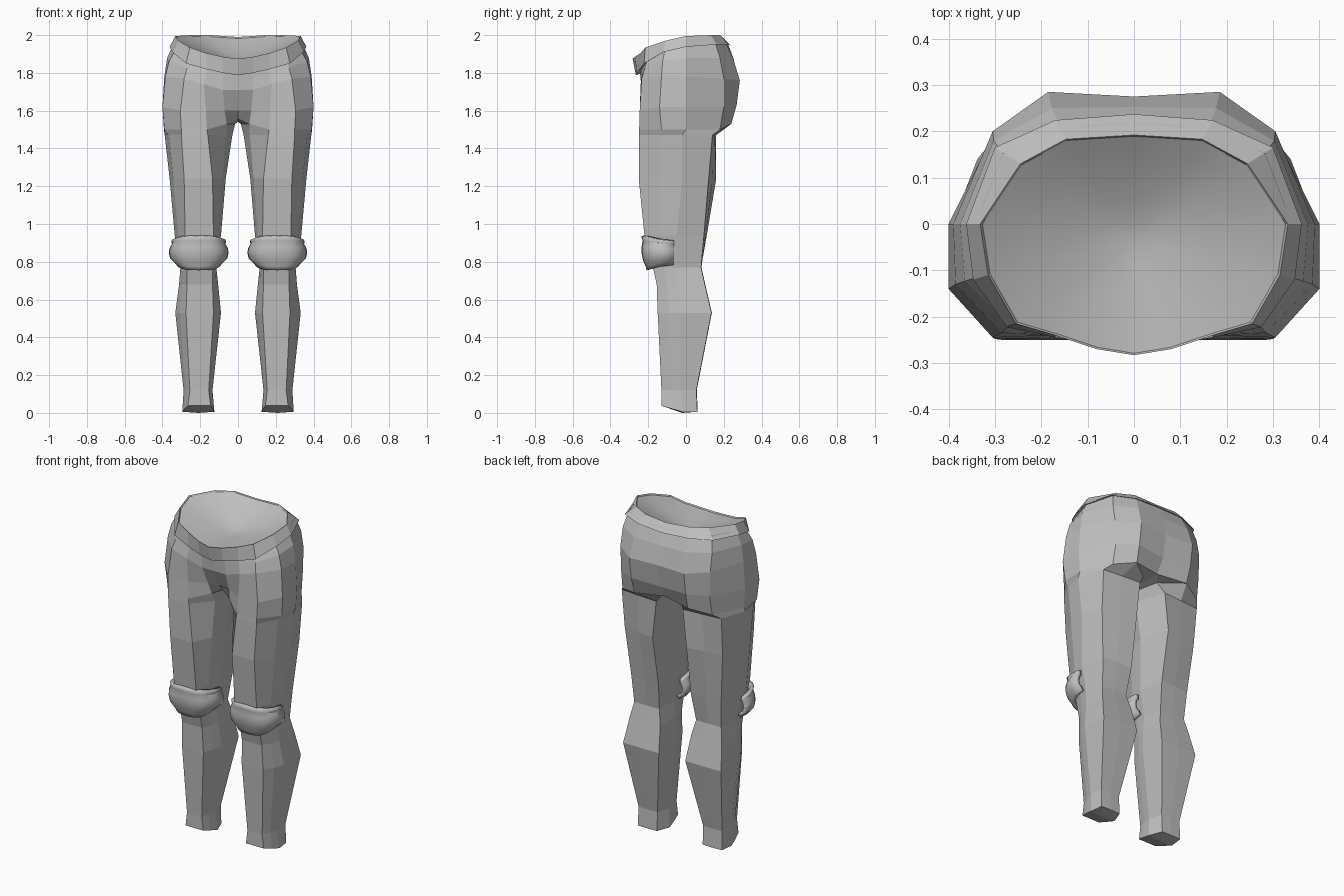
import bpy, bmesh, math
from mathutils import Vector

if "Cube" in bpy.data.objects:
    bpy.data.objects.remove(bpy.data.objects["Cube"])

grey = bpy.data.materials.new("plain grey")
grey.diffuse_color = (0.52, 0.52, 0.52, 1)
grey.use_nodes = True
grey.node_tree.nodes["Principled BSDF"].inputs["Base Color"].default_value = grey.diffuse_color


def finish(name, bm, smooth=False):
    bmesh.ops.recalc_face_normals(bm, faces=bm.faces)
    me = bpy.data.meshes.new(name)
    bm.to_mesh(me)
    bm.free()
    for p in me.polygons:
        p.use_smooth = smooth
    me.materials.append(grey)
    ob = bpy.data.objects.new(name, me)
    bpy.context.collection.objects.link(ob)
    return ob


def mirror(ob):
    m = ob.modifiers.new("mirror", 'MIRROR')
    m.use_clip = True
    m.merge_threshold = 0.002


def strip(bm, a, b, closed=False):
    n = len(a)
    for i in range(n if closed else n - 1):
        j = (i + 1) % n
        bm.faces.new((a[i], a[j], b[j], b[i]))


# Half outlines run from front centre, round the side, to back centre
belt_low = [(0, -.265, 1.787), (.08, -.26, 1.80), (.17, -.245, 1.82), (.275, -.222, 1.85),
            (.347, -.12, 1.91), (.362, 0, 1.938), (.30, .165, 1.95), (.17, .224, 1.95), (0, .237, 1.945)]
belt_top = [(0, -.283, 1.875), (.08, -.27, 1.885), (.17, -.24, 1.905), (.255, -.215, 1.935),
            (.315, -.11, 1.97), (.332, 0, 1.995), (.245, .13, 2.0), (.147, .183, 2.0), (0, .192, 1.99)]
hips = [
    [(0, -.235, 1.71), (.08, -.235, 1.71), (.18, -.24, 1.74), (.285, -.235, 1.77),
     (.385, -.13, 1.78), (.39, 0, 1.78), (.305, .2, 1.77), (.185, .285, 1.76), (0, .275, 1.76)],
    [(0, -.18, 1.6), (.07, -.19, 1.6), (.17, -.24, 1.6), (.305, -.245, 1.6),
     (.4, -.14, 1.62), (.4, 0, 1.62), (.30, .2, 1.62), (.185, .268, 1.63), (0, .25, 1.62)],
    [(0, -.1, 1.56), (.06, -.17, 1.53), (.165, -.245, 1.5), (.30, -.248, 1.5),
     (.39, -.13, 1.5), (.392, 0, 1.5), (.305, .18, 1.5), (.18, .24, 1.53), (0, .2, 1.54)],
]

# Leg sections: z, inner x, outer x, front strip x pair, front y, back y, side y,
# then back corner insets: outer x, outer y, inner x
leg = [
    (1.47, .03, .388, .16, .30, -.248, .16, -.02, .05, .02, .06),
    (1.24, .065, .362, .135, .285, -.25, .16, -.02, .03, .04, .05),
    (.94, .09, .335, .13, .28, -.22, .11, -.05, .03, .015, .02),
    (.77, .115, .305, .135, .27, -.175, .08, -.05, .01, 0, .01),
    (.68, .105, .312, .135, .27, -.155, .10, -.045, 0, 0, 0),
    (.53, .09, .332, .13, .275, -.15, .135, -.03, 0, 0, 0),
    (.12, .135, .288, .155, .255, -.13, .055, -.03, .005, 0, .02),
    (.006, .125, .295, .145, .265, -.13, .06, -.02, .01, 0, .03),
]


def leg_ring(z, xi, xo, fi, fo, yf, yb, ys, do, eo, di):
    thigh = min(1, max(0, (z - .8) / .4))
    side = .6 + .15 * thigh
    zf = z + (.032 if z < .05 else 0)      # toe-side hem is lifted
    zm, ym = (z + zf) / 2, (yf + ys) / 2
    ox, oy, ix = xo - do, yb - eo, xi + di
    return [(fi + (xi - fi) * side, ym, zm), (fi, yf, zf), (fo, yf, zf),
            (fo + (xo - fo) * side, ym, zm), (xo, ys, z),
            (ox, oy, z), ((ox + ix) / 2, (oy + yb) / 2 + .002, z), (ix, yb, z), (xi, ys, z)]


# Trousers: hips, crotch and one leg, mirrored
bm = bmesh.new()
new = lambda pts: [bm.verts.new(p) for p in pts]
waist = [(x * .94, y * .92, z + .02) for x, y, z in belt_low]
full = []
for i, (a, b) in enumerate(zip(waist, hips[0])):
    q = Vector(a).lerp(Vector(b), .45)
    k = 1.035 if i > 3 else 1.0
    full.append((q.x * k, q.y * k, q.z))
rows = [new(r) for r in [waist, full] + hips]
for a, b in zip(rows, rows[1:]):
    strip(bm, a, b)
low = rows[-1]
mid = bm.verts.new((0, 0, 1.54))
back_in = bm.verts.new((.05, .14, 1.53))
inner = bm.verts.new((.015, -.02, 1.53))
bm.faces.new((low[0], low[1], inner, mid))
bm.faces.new((mid, inner, back_in, low[8]))
bm.faces.new((back_in, low[7], low[8]))
prev = low[1:8] + [back_in, inner]
for sec in leg:
    ring = new(leg_ring(*sec))
    strip(bm, prev, ring, True)
    prev = ring
end = bm.verts.new((.21, -.02, 0))
for i in range(9):
    bm.faces.new((prev[i], prev[(i + 1) % 9], end))
mirror(finish("trousers", bm))

# Waistband: sloped outer band with a thin turned-in lip
bm = bmesh.new()
lip = [(x * .985, y * .985, z - .008) for x, y, z in belt_top]
under = [(x * .92, y * .90, z + .012) for x, y, z in belt_low]
rows = [new(r) for r in (under, belt_low, belt_top, lip)]
for a, b in zip(rows, rows[1:]):
    strip(bm, a, b)
mirror(finish("waistband", bm))

# Smooth shallow dish closing the waist
bm = bmesh.new()
centre = Vector((0, -.04, 1.865))
rows = []
for t in (1, .85, .65, .4, .2):
    row = []
    for p in lip:
        q = centre.lerp(Vector(p), t)
        q.z = centre.z + (p[2] - centre.z) * t ** 1.4
        row.append(q)
    rows.append(new(row))
for a, b in zip(rows, rows[1:]):
    strip(bm, a, b)
tip = bm.verts.new(centre)
for i in range(8):
    bm.faces.new((rows[-1][i], rows[-1][i + 1], tip))
mirror(finish("waist_lining", bm, True))

# Knee pads: rounded band around the front of each knee, with thin rims
pad_profile = [(.935, .145, .172), (.912, .142, .165), (.88, .155, .17), (.845, .158, .17),
               (.805, .152, .162), (.775, .128, .148), (.755, .115, .143)]
bm = bmesh.new()
rows = []
for z, rx, ry in pad_profile:
    row = []
    for k in range(13):
        a = math.pi * k / 12
        c, s = math.cos(a), math.sin(a)
        row.append((.208 + rx * math.copysign(abs(c) ** .7, c), -.065 - ry * s ** .7,
                    z + (.85 - z) * .3 * (1 - s)))
    rows.append(new(row))
for a, b in zip(rows, rows[1:]):
    strip(bm, a, b)
pad = finish("knee_pads", bm, True)
sol = pad.modifiers.new("thickness", 'SOLIDIFY')
sol.thickness = .022
sol.offset = -1
mirror(pad)
bpy.context.view_layer.objects.active = pad
pad.select_set(True)
bpy.ops.object.shade_smooth_by_angle(angle=math.radians(35))
